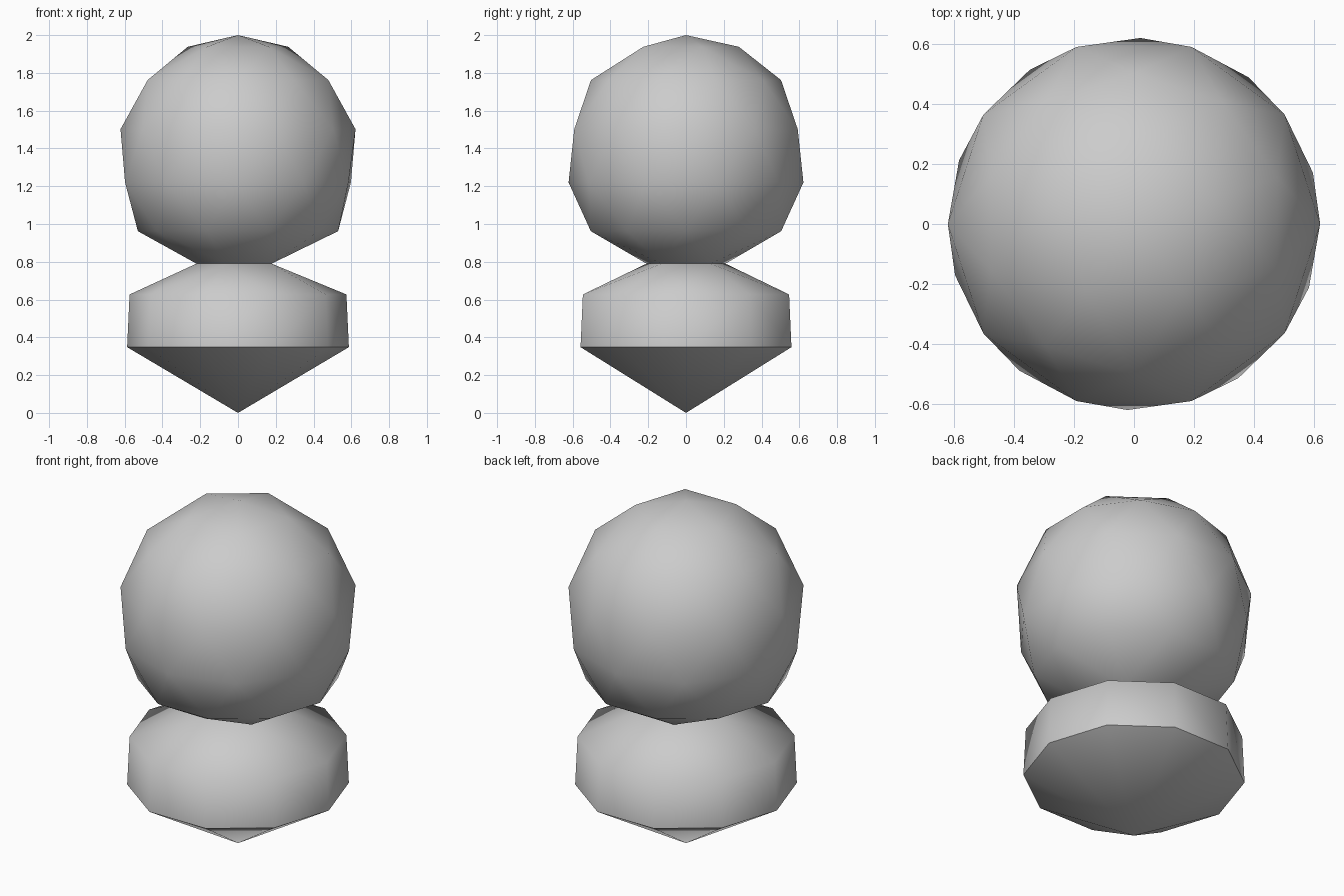
import bpy, bmesh
from math import radians, cos, sin, tau

if "Cube" in bpy.data.objects:
    bpy.data.objects.remove(bpy.data.objects["Cube"])

NECK_Z = 0.79
RIM_Z = 0.348


def faceted_part(name, rings):
    """Hull over rings given as (z, radius, sides, start angle)."""
    bm = bmesh.new()
    for z, r, n, start in rings:
        for i in range(n):
            a = radians(start) + tau * i / n
            bm.verts.new((r * cos(a), r * sin(a), z))
    bmesh.ops.convex_hull(bm, input=bm.verts)

    # open the part where it meets the other at the neck
    cap = [f for f in bm.faces if all(abs(v.co.z - NECK_Z) < 1e-4 for v in f.verts)]
    bmesh.ops.delete(bm, geom=cap, context='FACES')
    bmesh.ops.recalc_face_normals(bm, faces=bm.faces)

    # smooth shading with a hard lower rim
    for f in bm.faces:
        f.smooth = True
    for e in bm.edges:
        if all(abs(v.co.z - RIM_Z) < 1e-4 for v in e.verts):
            e.smooth = False

    # make sure the open shell faces outward
    c = sum((f.calc_center_median().z for f in bm.faces)) / len(bm.faces)
    out = sum(f.normal.dot(f.calc_center_median() - type(f.normal)((0, 0, c)))
              for f in bm.faces)
    if out < 0:
        bmesh.ops.reverse_faces(bm, faces=bm.faces)

    mesh = bpy.data.meshes.new(name)
    bm.to_mesh(mesh)
    bm.free()
    obj = bpy.data.objects.new(name, mesh)
    bpy.context.collection.objects.link(obj)
    return obj


# round head, its rings twisted against each other
faceted_part("head", [
    (2.0, 0, 1, 0),
    (1.938, 0.28, 5, 90),
    (1.762, 0.503, 10, 18),
    (1.502, 0.622, 10, 0),
    (1.22, 0.622, 10, 16),
    (0.962, 0.53, 10, 0),
    (NECK_Z, 0.22, 5, 180),
])

# squat body ending in a point
faceted_part("body", [
    (NECK_Z, 0.22, 5, 180),
    (0.627, 0.574, 10, 0),
    (RIM_Z, 0.587, 10, 0),
    (0.0, 0, 1, 0),
])
